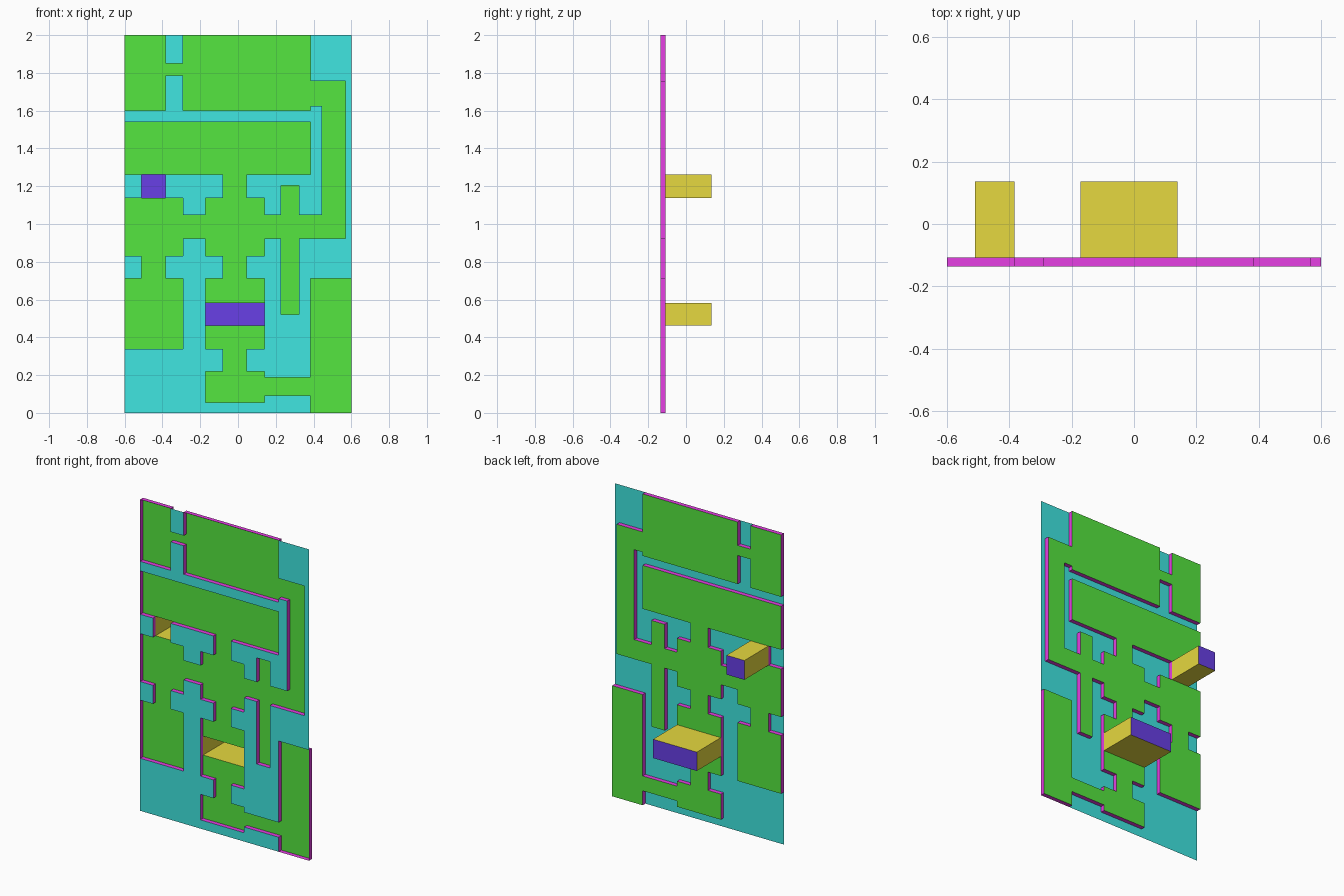
import bpy
import bmesh

if "Cube" in bpy.data.objects:
    bpy.data.objects.remove(bpy.data.objects["Cube"])

# Depth levels: raised front sheet, recessed floor, pit bottom
FRONT, FLOOR, PIT = -0.136, -0.108, 0.136

# Plan rectangles in the front plane: x0, x1, z0, z1
ROOMS = [
    (-.6, -.383, 1.602, 2), (-.291, .384, 1.602, 2),      # top rooms
    (-.6, .384, 1.262, 1.541),                            # long hall
    (-.6, -.291, .83, 1.138), (-.6, -.291, .337, .711),   # left rooms
    (-.172, .139, 1.048, 1.138), (-.172, .139, .83, .923),  # central hub
    (-.172, .139, .337, .711), (-.172, .139, .056, .22),  # lower rooms
    (.384, .6, 0, .711),                                  # right room
]
CORRIDORS = [
    (-.383, -.291, 1.785, 1.85),
    (.384, .568, 1.626, 1.756), (.444, .568, .923, 1.626),
    (-.6, .568, .923, 1.048),
    (-.08, .044, 1.138, 1.262), (-.08, .044, .711, .83), (-.08, .044, .22, .337),
    (-.51, -.383, .711, .83),
    (.228, .322, .522, 1.204),
    (.139, .384, .093, .188),
]
PITS = [(-.51, -.383, 1.138, 1.262), (-.172, .139, .462, .583)]
RECESSED = ROOMS + CORRIDORS + PITS

# Common grid through every rectangle edge
XS = sorted({v for r in RECESSED for v in r[:2]})
ZS = sorted({v for r in RECESSED for v in r[2:]})
CELLS = [(i, k) for i in range(len(XS) - 1) for k in range(len(ZS) - 1)]


def covered(rects):
    """Grid cells whose centre lies inside any of the rectangles."""
    out = set()
    for i, k in CELLS:
        x, z = (XS[i] + XS[i + 1]) / 2, (ZS[k] + ZS[k + 1]) / 2
        if any(a < x < b and c < z < d for a, b, c, d in rects):
            out.add((i, k))
    return out


def make(name, quads, color):
    bm = bmesh.new()
    for q in quads:
        bm.faces.new([bm.verts.new(p) for p in q])
    bmesh.ops.remove_doubles(bm, verts=bm.verts, dist=1e-5)
    me = bpy.data.meshes.new(name)
    bm.to_mesh(me)
    bm.free()
    mat = bpy.data.materials.new(name)
    mat.diffuse_color = (*color, 1)
    mat.use_nodes = True
    mat.node_tree.nodes["Principled BSDF"].inputs["Base Color"].default_value = mat.diffuse_color
    me.materials.append(mat)
    bpy.context.collection.objects.link(bpy.data.objects.new(name, me))


def flat(cells, y):
    """Front-facing quads at depth y."""
    for i, k in sorted(cells):
        a, b, c, d = XS[i], XS[i + 1], ZS[k], ZS[k + 1]
        yield (a, y, c), (b, y, c), (b, y, d), (a, y, d)


def walls(cells, y0, y1):
    """Inward-facing walls around the outline of the cells."""
    for i, k in sorted(cells):
        a, b, c, d = XS[i], XS[i + 1], ZS[k], ZS[k + 1]
        sides = {(i, k - 1): ((a, c), (b, c)), (i + 1, k): ((b, c), (b, d)),
                 (i, k + 1): ((b, d), (a, d)), (i - 1, k): ((a, d), (a, c))}
        for neighbour, (p, q) in sides.items():
            if neighbour not in cells:
                yield ((p[0], y0, p[1]), (q[0], y0, q[1]),
                       (q[0], y1, q[1]), (p[0], y1, p[1]))


recess, pit = covered(RECESSED), covered(PITS)

make("front_sheet", flat(set(CELLS) - recess, FRONT), (.05, .79, .75))
make("room_floors", flat(recess - pit, FLOOR), (.09, .79, .05))
make("room_walls", walls(recess, FRONT, FLOOR), (.79, .05, .77))
make("pit_walls", walls(pit, FLOOR, PIT), (.79, .69, .05))
make("pit_floors", flat(pit, PIT), (.14, .05, .79))
